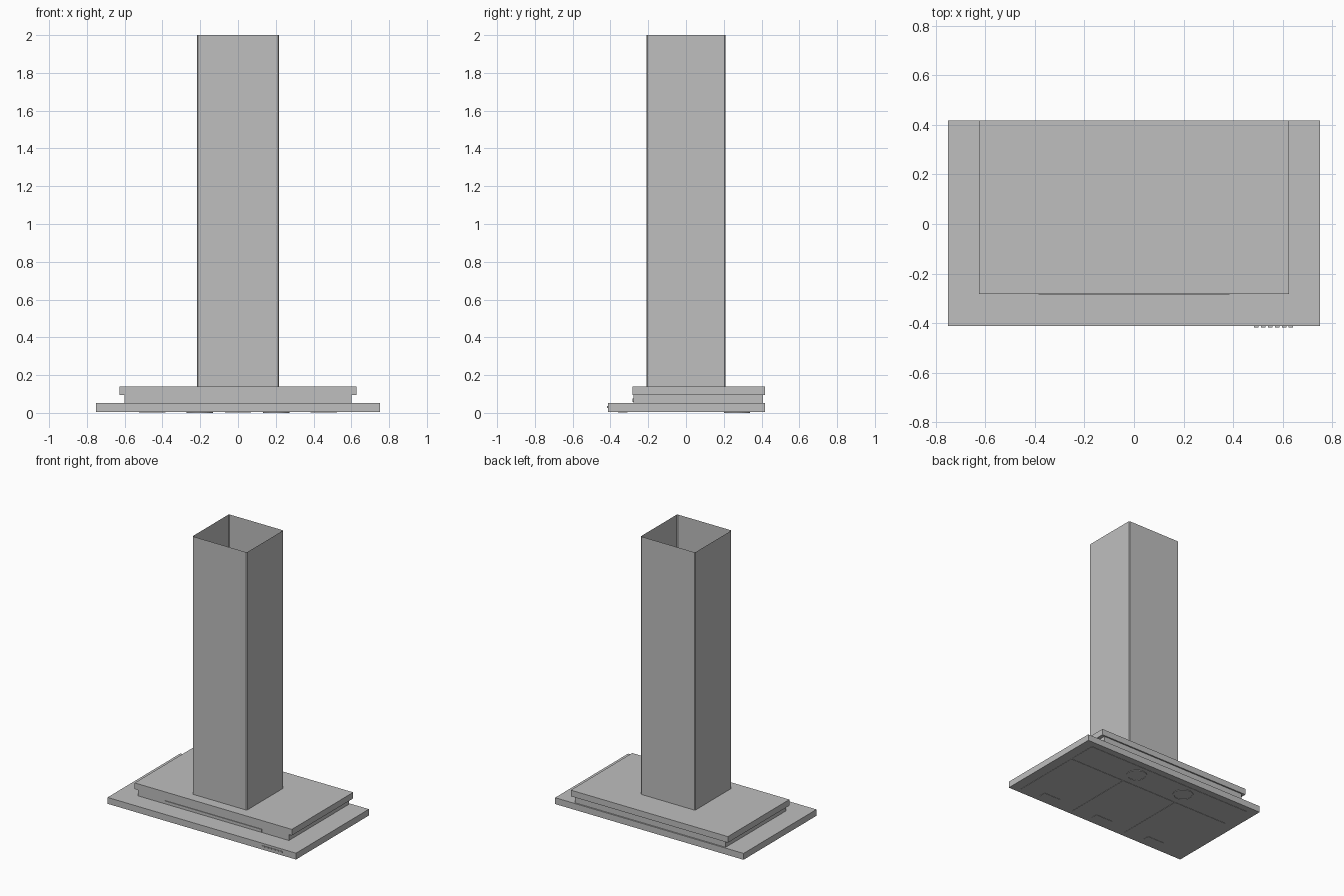
import bpy, bmesh, math

if "Cube" in bpy.data.objects:
    bpy.data.objects.remove(bpy.data.objects["Cube"])

steel = bpy.data.materials.new("brushed_steel_grey")
steel.diffuse_color = (0.52, 0.52, 0.52, 1)
steel.use_nodes = True
steel.node_tree.nodes["Principled BSDF"].inputs["Base Color"].default_value = steel.diffuse_color


def finish(name, bm):
    mesh = bpy.data.meshes.new(name)
    bm.to_mesh(mesh)
    bm.free()
    mesh.materials.append(steel)
    obj = bpy.data.objects.new(name, mesh)
    bpy.context.collection.objects.link(obj)
    return obj


def box(name, x, y, z, open_ends=False):
    """Box from (min, max) ranges; open_ends leaves a thin tube."""
    bm = bmesh.new()
    bmesh.ops.create_cube(bm, size=1)
    for v in bm.verts:
        v.co = [r[0] if c < 0 else r[1] for c, r in zip(v.co, (x, y, z))]
    if open_ends:
        bm.normal_update()
        ends = [f for f in bm.faces if abs(f.normal.z) > 0.9]
        bmesh.ops.delete(bm, geom=ends, context='FACES_ONLY')
    return finish(name, bm)


# Hood body: wide base slab, recessed middle and top plate, flush at the back
box("base_slab", (-0.752, 0.752), (-0.413, 0.418), (0.006, 0.052))
box("middle_body", (-0.602, 0.602), (-0.279, 0.408), (0.052, 0.096))
box("top_plate", (-0.627, 0.627), (-0.282, 0.418), (0.096, 0.14))

# Open chimney duct with slightly eased corners
duct = box("chimney_duct", (-0.218, 0.216), (-0.208, 0.208), (0.14, 2.0), True)
bm = bmesh.new()
bm.from_mesh(duct.data)
corners = [e for e in bm.edges if abs(e.verts[0].co.z - e.verts[1].co.z) > 1]
bmesh.ops.bevel(bm, geom=corners, offset=0.005, segments=1, affect='EDGES')
bm.to_mesh(duct.data)
bm.free()

# Front trim strip and control buttons
box("front_trim", (-0.385, 0.385), (-0.284, -0.279), (0.057, 0.076))
for i in range(6):
    cx = 0.494 + i * 0.028
    box(f"button_{i + 1}", (cx - 0.009, cx + 0.009), (-0.418, -0.413), (0.026, 0.036))

# Underside: lamp panel and three grease filters with pull handles
box("lamp_panel", (-0.68, 0.68), (0.165, 0.37), (0.004, 0.006))
for i in range(3):
    cx = (i - 1) * 0.454
    box(f"filter_{i + 1}", (cx - 0.225, cx + 0.225), (-0.38, 0.155), (0.004, 0.006))
    box(f"filter_handle_{i + 1}", (cx - 0.07, cx + 0.07), (-0.36, -0.31), (0.002, 0.004))

# Round lamps: raised rim around a recessed lens
for side, cx in (("left", -0.203), ("right", 0.203)):
    bm = bmesh.new()
    rings = []
    for r, z in ((0.07, 0.005), (0.07, 0.0), (0.06, 0.0), (0.06, 0.003)):
        rings.append([bm.verts.new((cx + r * math.cos(a * math.tau / 32),
                                    0.27 + r * math.sin(a * math.tau / 32), z))
                      for a in range(32)])
    for a, b in zip(rings, rings[1:]):
        for i in range(32):
            j = (i + 1) % 32
            bm.faces.new((a[i], a[j], b[j], b[i]))
    bm.faces.new(rings[0])
    bm.faces.new(rings[-1])
    bmesh.ops.recalc_face_normals(bm, faces=bm.faces)
    finish(f"lamp_{side}", bm)
